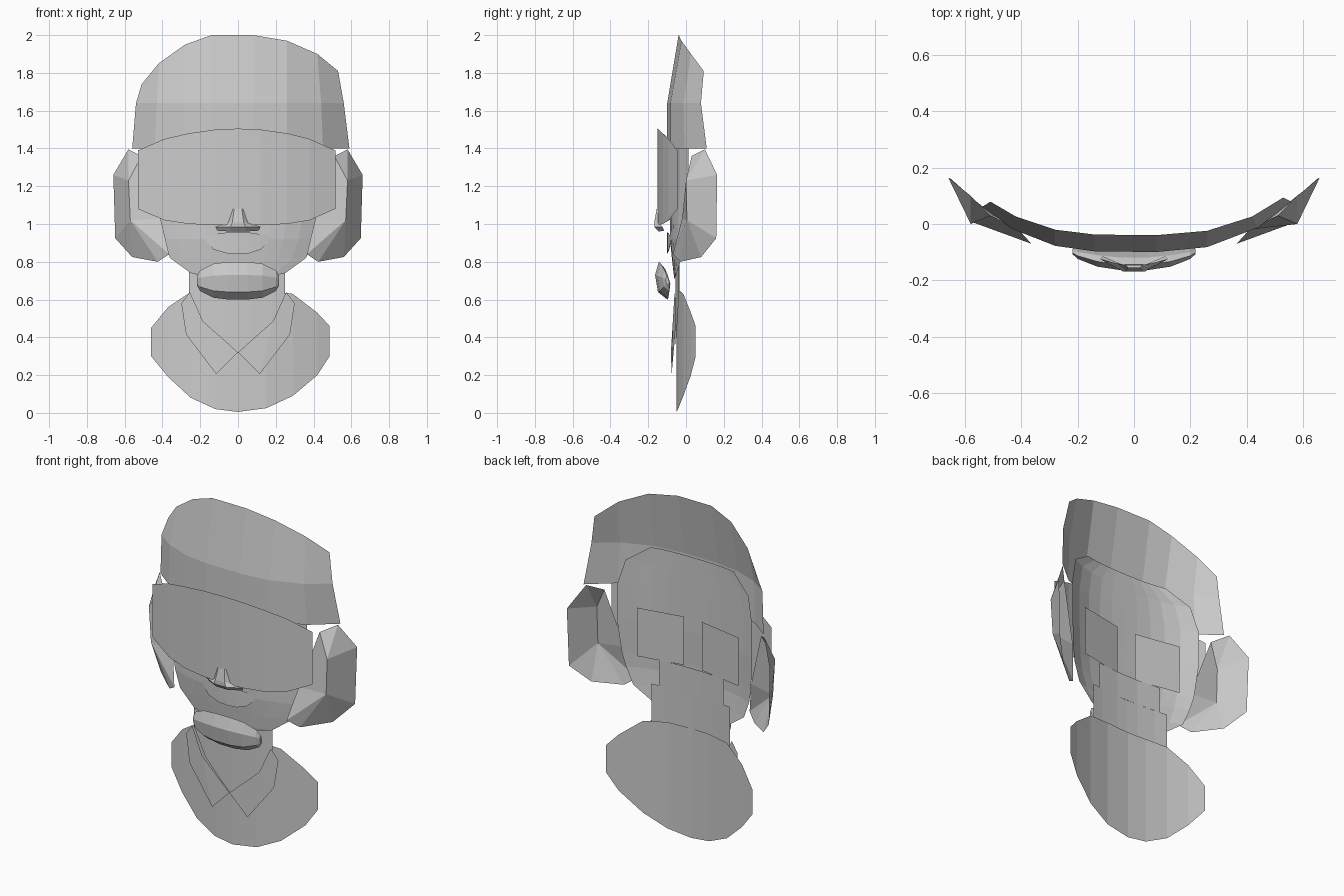
import bpy
from math import sin, cos, pi, sqrt


def make(name, verts, faces):
    me = bpy.data.meshes.new(name)
    me.from_pydata(verts, [], faces)
    me.update()
    ob = bpy.data.objects.new(name, me)
    bpy.context.collection.objects.link(ob)
    return ob


def loft(name, rows, closed=False):
    """Skin equal-length rows of points; closed wraps each row and caps the ends."""
    n, m = len(rows[0]), len(rows)
    verts = [p for r in rows for p in r]
    faces = []
    for j in range(m - 1):
        for i in range(n if closed else n - 1):
            k = (i + 1) % n
            faces.append((j * n + i, j * n + k, (j + 1) * n + k, (j + 1) * n + i))
    if closed:
        faces += [tuple(range(n))[::-1], tuple(range((m - 1) * n, m * n))]
    return make(name, verts, faces)


def sheet(name, columns, depth):
    """Upright curved sheet from (x, low z, high z) columns."""
    return loft(name, [[(x, depth(x), hi) for x, lo, hi in columns],
                       [(x, depth(x), lo) for x, lo, hi in columns]][::-1])


def both_sides(name, verts, faces):
    make("right_" + name, verts, faces)
    make("left_" + name, [(-x, y, z) for x, y, z in verts], [f[::-1] for f in faces])


# Hair cap: lower band is upright, upper band leans back to the rim
rim = [(-.51, 1.74), (-.42, 1.85), (-.28, 1.95), (-.14, 2), (.08, 2),
       (.26, 1.97), (.42, 1.90), (.53, 1.81)]
mid_x = [-.54, -.43, -.28, -.14, .08, .26, .44, .56]
low_x = [-.56, -.44, -.28, -.14, .08, .26, .45, .59]
hair_y = lambda x: -.1 + 1.02 * abs(x) ** 3
loft("hair", [[(x, hair_y(x), 1.4) for x in low_x],
              [(x, hair_y(x), 1.64) for x in mid_x],
              [(x, -.04 + .9 * abs(x) ** 3, z) for x, z in rim]])

# Face mask: rows of height, half width and centre depth
face_rows = [(.71, .12, -.062), (.74, .25, -.066), (.82, .36, -.075), (.92, .40, -.085),
             (1.0, .42, -.085), (1.2, .44, -.08), (1.4, .44, -.08), (1.55, .40, -.08),
             (1.64, .27, -.08)]
loft("face", [[(w * t / 5, y + 1.1 * abs(w * t / 5) ** 3, z) for t in range(-5, 6)]
              for z, w, y in face_rows])

# Rectangular eyes on the back of the mask
both_sides("eye", [(.06, -.065, 1.0), (.33, -.015, 1.0), (.33, -.015, 1.285), (.06, -.065, 1.285)],
           [(0, 1, 2, 3)])

# Wraparound visor
sheet("visor", [(-.53, 1.08, 1.39), (-.39, 1.02, 1.45), (-.26, 1.0, 1.48), (-.12, .995, 1.5),
                (0, .995, 1.505), (.12, .995, 1.5), (.26, 1.0, 1.48), (.38, 1.02, 1.45),
                (.515, 1.08, 1.39)], lambda x: -.15 + .4 * x * x)

# Side pieces over the ears
both_sides("ear_piece",
           [(.58, .10, 1.395), (.66, .165, 1.26), (.65, .16, .925), (.56, .08, .825),
            (.425, -.03, .80), (.365, -.07, .84), (.41, -.02, 1.03), (.51, .03, 1.36),
            (.58, .0, 1.23), (.57, .005, 1.02)],
           [(0, 8, 1), (1, 8, 9, 2), (2, 9, 3), (3, 9, 4), (4, 9, 5), (5, 9, 6),
            (6, 9, 8, 7), (7, 8, 0)])

# Nose: bridge widening to nostril wings
loft("nose", [[(-.03, -.145, 1.08), (-.02, -.155, 1.08), (.02, -.155, 1.08), (.03, -.145, 1.08)],
              [(-.06, -.14, 1.005), (-.03, -.168, 1.01), (.03, -.168, 1.01), (.06, -.14, 1.005)],
              [(-.12, -.125, .985), (-.04, -.168, .985), (.04, -.168, .985), (.12, -.125, .985)],
              [(-.11, -.115, .965), (-.04, -.145, .96), (.04, -.145, .96), (.11, -.115, .965)]])

# Mouth
sheet("mouth", [(-.17, .91, .935), (-.13, .865, .945), (-.06, .845, .955), (0, .842, .955),
                (.06, .845, .955), (.12, .865, .945), (.165, .91, .935)],
      lambda x: -.1 + .7 * x * x)

# Rounded chin piece: hexagonal section bent backwards at both ends
section = [(-.022, .1), (-.042, .03), (-.027, -.06), (.023, -.1), (.033, -.03), (.003, .07)]
chin = []
for x, s in [(-.218, .25), (-.2, .55), (-.13, .9), (-.05, 1), (.05, 1), (.13, .9), (.2, .55), (.218, .25)]:
    chin.append([(x, -.123 + .55 * x * x + s * y, .70 + s * z) for y, z in section])
loft("chin_piece", chin, True)

# Neck: stepped upper block, tapering to a point inside the collar
neck_y = lambda x: -.056 + .3 * x * x
sheet("upper_neck", [(-.215, .85, 1.0), (-.07, .85, 1.0), (.07, .85, 1.0), (.205, .85, 1.0)], neck_y)
sheet("lower_neck", [(-.26, .62, .85), (-.18, .47, .85), (-.07, .36, .85), (0, .3, .85),
                     (.07, .36, .85), (.18, .47, .85), (.25, .62, .85)], neck_y)

# Shirt front
sheet("shirt", [(-.46, .3, .45), (-.37, .19, .56), (-.25, .08, .64), (-.12, .02, .65),
                (0, .005, .65), (.15, .025, .65), (.29, .09, .63), (.42, .2, .53),
                (.485, .3, .46)], lambda x: -.05 + .43 * x * x)

# Collar flaps
flap = [(.255, .64), (.185, .485), (0, .32), (.115, .205), (.275, .415), (.30, .58)]
both_sides("collar", [(x, -.08 + .3 * x * x, z) for x, z in flap],
           [(0, 1, 5), (1, 4, 5), (1, 3, 4), (1, 2, 3)])
